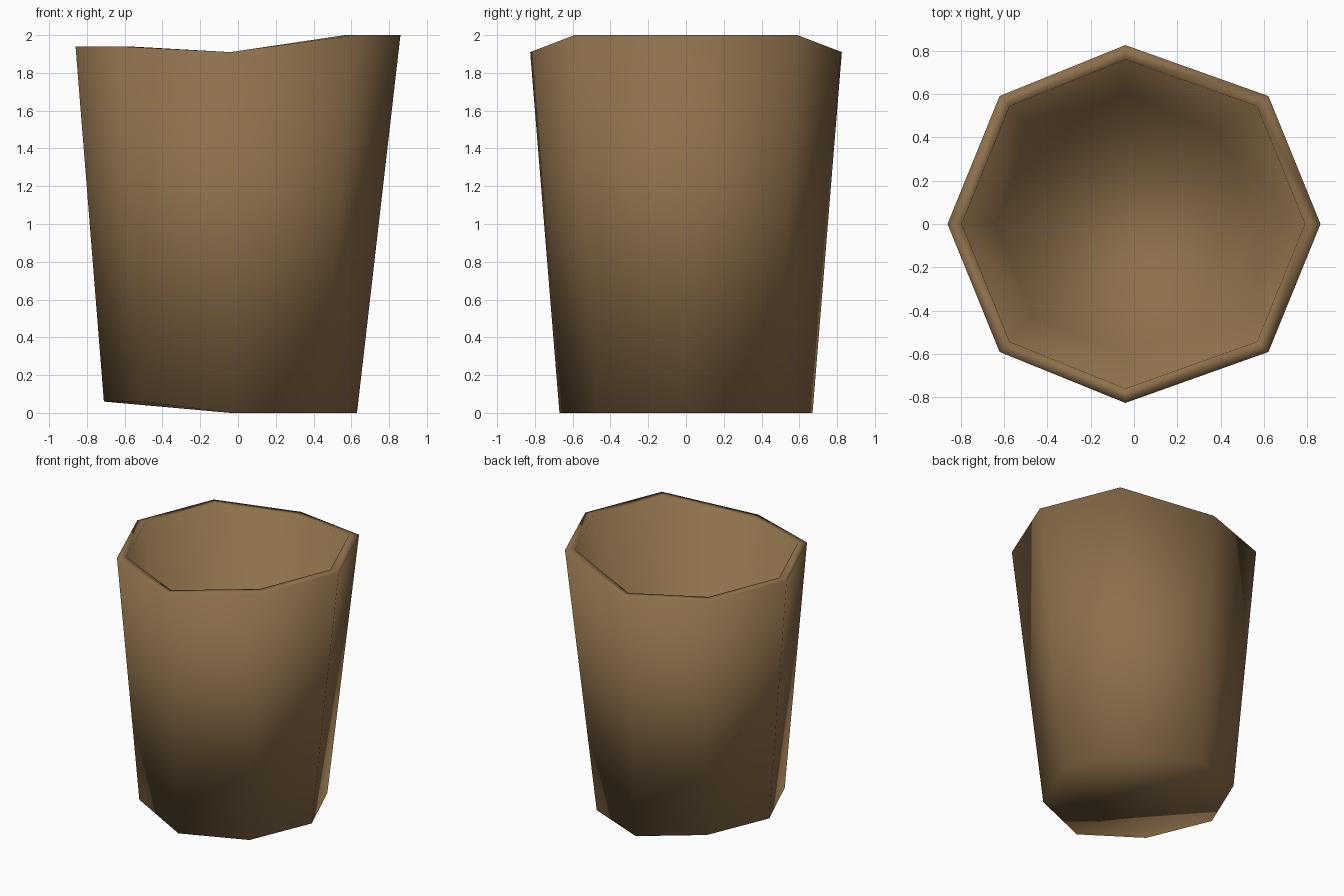
import bpy, bmesh

if "Cube" in bpy.data.objects:
    bpy.data.objects.remove(bpy.data.objects["Cube"])

wood = bpy.data.materials.new("brown_wood")
wood.diffuse_color = (0.27, 0.163, 0.07, 1)
wood.use_nodes = True
wood.node_tree.nodes["Principled BSDF"].inputs["Base Color"].default_value = wood.diffuse_color

# half outlines (y >= 0), right to left: x, y, z
TOP = [(.86, 0, 2.0), (.62, .59, 2.0), (-.04, .825, 1.91), (-.62, .59, 1.94), (-.86, 0, 1.94)]
BASE = [(.63, 0, 0), (.43, .475, 0), (-.04, .67, 0), (-.51, .475, .06), (-.71, 0, .06)]


def full_ring(half):
    """Mirror the half outline across y = 0 to an octagon."""
    return half + [(x, -y, z) for x, y, z in reversed(half[1:-1])]


def inset(ring, factor, lift):
    return [(-.04 + (x + .04) * factor if abs(x + .04) > .01 else x, y * factor, z + lift)
            for x, y, z in ring]


top, base = full_ring(TOP), full_ring(BASE)
bm = bmesh.new()
# outer base, outer rim, inner rim, inner floor
loops = [[bm.verts.new(p) for p in ring]
         for ring in (base, top, inset(top, .92, 0), inset(base, .9, .07))]

# outer wall, rim and inner wall
for a, b in zip(loops, loops[1:]):
    for i in range(8):
        j = (i + 1) % 8
        bm.faces.new((a[i], a[j], b[j], b[i]))

# underside and inner floor, each folded at the middle
for ring in (loops[0], loops[3]):
    bm.faces.new([ring[i] for i in (6, 7, 0, 1, 2)])
    bm.faces.new([ring[i] for i in (2, 3, 4, 5, 6)])
bmesh.ops.recalc_face_normals(bm, faces=bm.faces)
for f in bm.faces:
    f.smooth = True

mesh = bpy.data.meshes.new("bucket")
bm.to_mesh(mesh)
bm.free()
mesh.materials.append(wood)
bucket = bpy.data.objects.new("bucket", mesh)
bpy.context.collection.objects.link(bucket)
